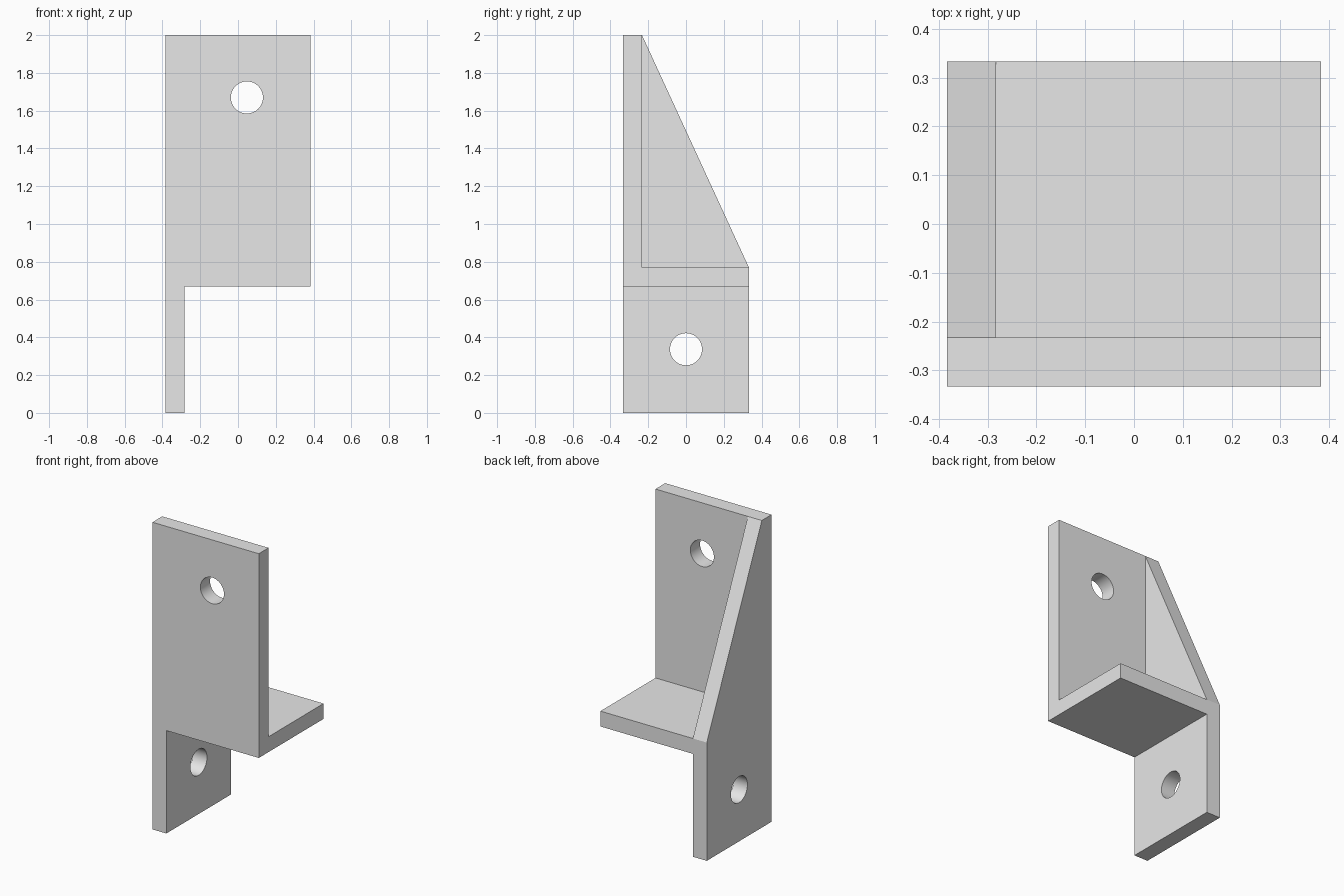
import bpy
import bmesh
import math
from mathutils import Matrix, Vector

cube = bpy.data.objects.get("Cube")
if cube:
    bpy.data.objects.remove(cube)

W, D, T = 0.383, 0.333, 0.1      # half width, half depth, plate thickness
SHELF_BOTTOM, SHELF_TOP, TOP = 0.67, 0.77, 2.0

grey = bpy.data.materials.new("plain_grey")
grey.use_nodes = True
colour = (0.8, 0.8, 0.8, 1)
grey.diffuse_color = colour
grey.node_tree.nodes["Principled BSDF"].inputs["Base Color"].default_value = colour


def add_object(name, bm):
    bmesh.ops.recalc_face_normals(bm, faces=bm.faces)
    mesh = bpy.data.meshes.new(name)
    bm.to_mesh(mesh)
    bm.free()
    mesh.materials.append(grey)
    obj = bpy.data.objects.new(name, mesh)
    bpy.context.collection.objects.link(obj)
    return obj


def prism(name, profile, x0, x1):
    """Extrude a (y, z) profile along x."""
    bm = bmesh.new()
    face = bm.faces.new([bm.verts.new((x0, y, z)) for y, z in profile])
    extruded = bmesh.ops.extrude_face_region(bm, geom=[face])["geom"]
    moved = [v for v in extruded if isinstance(v, bmesh.types.BMVert)]
    bmesh.ops.translate(bm, verts=moved, vec=(x1 - x0, 0, 0))
    return add_object(name, bm)


def hole_cutter(name, centre, axis, radius=0.085):
    bm = bmesh.new()
    turn = Vector(axis).to_track_quat("Z", "Y").to_matrix().to_4x4()
    bmesh.ops.create_cone(bm, cap_ends=True, segments=48, radius1=radius,
                          radius2=radius, depth=4 * T,
                          matrix=Matrix.Translation(centre) @ turn)
    return add_object(name, bm)


# Front plate and shelf share one L profile
bracket = prism("bracket", [(-D, SHELF_BOTTOM), (D, SHELF_BOTTOM), (D, SHELF_TOP),
                            (-D + T, SHELF_TOP), (-D + T, TOP), (-D, TOP)], -W, W)

# Side plate with a sloping upper edge, reaching down to the ground
side_plate = prism("side_plate", [(-D, 0), (D, 0), (D, SHELF_TOP),
                                  (-D + T, TOP), (-D, TOP)], -W, -W + T)

# Bolt holes through the front plate and the side plate
front_hole = hole_cutter("front_hole_cutter", (0.047, -D + T / 2, 1.67), (0, 1, 0))
side_hole = hole_cutter("side_hole_cutter", (-W + T / 2, 0, 0.337), (1, 0, 0))

for helper, operation in ((side_plate, "UNION"), (front_hole, "DIFFERENCE"),
                          (side_hole, "DIFFERENCE")):
    mod = bracket.modifiers.new(helper.name, "BOOLEAN")
    mod.object, mod.operation, mod.solver = helper, operation, "EXACT"

# Bake the solid, then merge coplanar faces
graph = bpy.context.evaluated_depsgraph_get()
bm = bmesh.new()
bm.from_mesh(bracket.evaluated_get(graph).to_mesh())
bmesh.ops.remove_doubles(bm, verts=bm.verts, dist=0.0001)
bmesh.ops.dissolve_limit(bm, angle_limit=math.radians(1), verts=bm.verts, edges=bm.edges)
bracket.modifiers.clear()
bm.to_mesh(bracket.data)
bm.free()
for helper in (side_plate, front_hole, side_hole):
    bpy.data.objects.remove(helper)

# Smooth hole walls, crisp plate edges
bpy.ops.object.select_all(action="DESELECT")
bracket.select_set(True)
bpy.context.view_layer.objects.active = bracket
bpy.ops.object.shade_smooth_by_angle(angle=math.radians(20))
